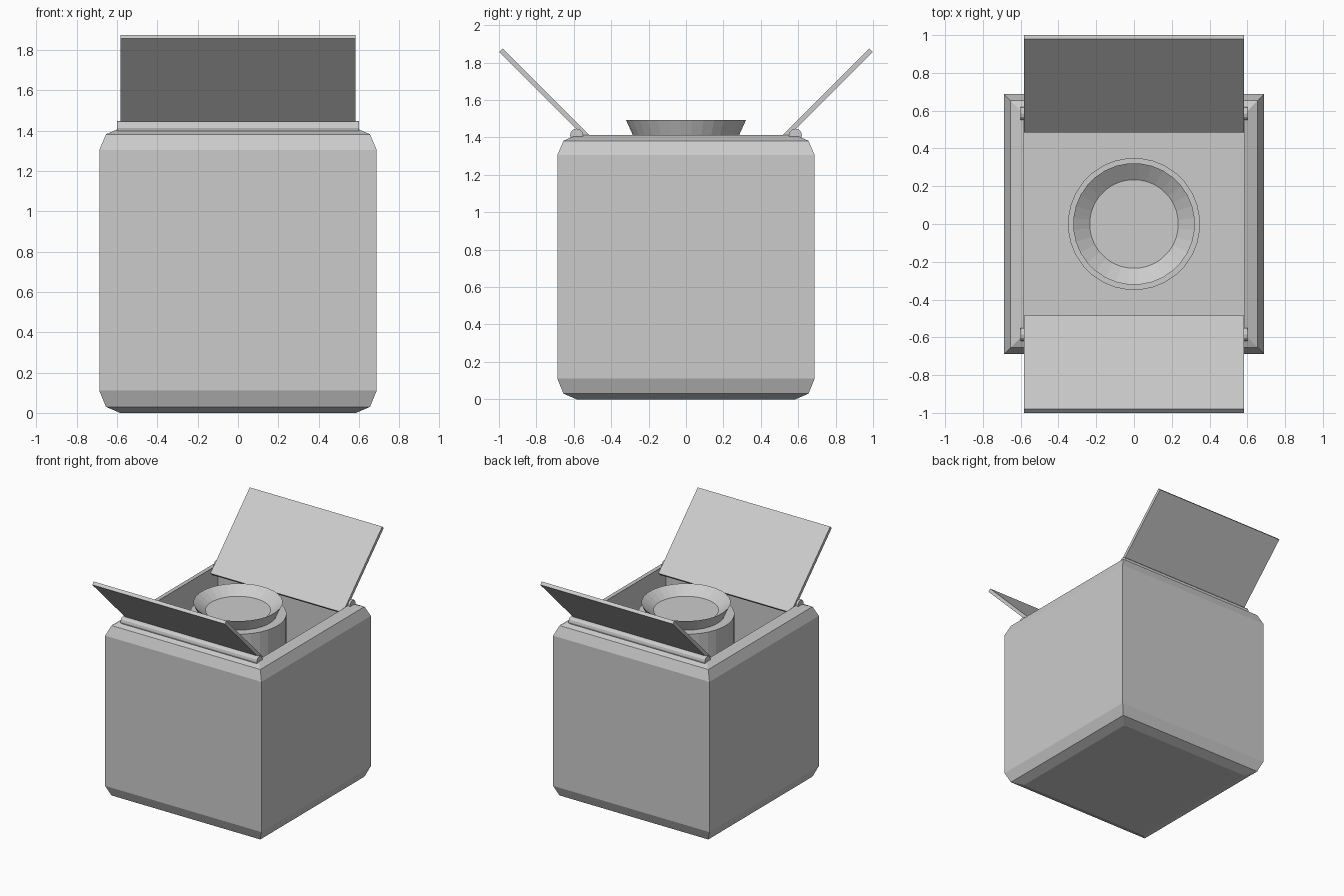
import bpy, bmesh, math
from mathutils import Matrix

if "Cube" in bpy.data.objects:
    bpy.data.objects.remove(bpy.data.objects["Cube"])


def finish(name, bm):
    bmesh.ops.recalc_face_normals(bm, faces=bm.faces)
    me = bpy.data.meshes.new(name)
    bm.to_mesh(me)
    bm.free()
    ob = bpy.data.objects.new(name, me)
    bpy.context.collection.objects.link(ob)
    return ob


def lathe(name, profile, sides):
    """Closed solid from (half width, z) rings; four sides gives a square section."""
    bm = bmesh.new()
    grow = math.sqrt(2) if sides == 4 else 1
    rings = []
    for r, z in profile:
        rings.append([bm.verts.new((r * grow * math.cos((i + 0.5) * math.tau / sides),
                                    r * grow * math.sin((i + 0.5) * math.tau / sides), z))
                      for i in range(sides)])
    for a, b in zip(rings, rings[1:]):
        for i in range(sides):
            j = (i + 1) % sides
            bm.faces.new((a[i], a[j], b[j], b[i]))
    bm.faces.new(rings[0])
    bm.faces.new(rings[-1])
    return finish(name, bm)


# Hollow box with two-step chamfers, ending at the cavity floor
FLOOR = 0.10
lathe("box_body", [(0.585, 0), (0.655, 0.03), (0.688, 0.11), (0.688, 1.305),
                   (0.655, 1.382), (0.585, 1.412), (0.585, FLOOR)], 4)

# Central column with a flared, dished mouth
lathe("column", [(0.35, FLOOR), (0.35, 1.40), (0.28, 1.40), (0.322, 1.492),
                 (0.235, 1.43)], 32)

for side, label in ((-1, "front"), (1, "back")):
    # Hinge rod along the rim
    bm = bmesh.new()
    bmesh.ops.create_cone(bm, cap_ends=True, segments=12, radius1=0.035, radius2=0.035,
                          depth=1.2, matrix=Matrix.Translation((0, side * 0.585, 1.412))
                          @ Matrix.Rotation(math.pi / 2, 4, 'Y'))
    finish(label + "_hinge_rod", bm)

    # Open lid flap, tilted outwards at 45 degrees
    bm = bmesh.new()
    bmesh.ops.create_cube(bm, size=1, matrix=Matrix.Translation((0, side * 0.7425, 1.6185))
                          @ Matrix.Rotation(side * math.pi / 4, 4, 'X')
                          @ Matrix.Diagonal((1.166, 0.70, 0.027, 1)))
    finish(label + "_lid_flap", bm)
